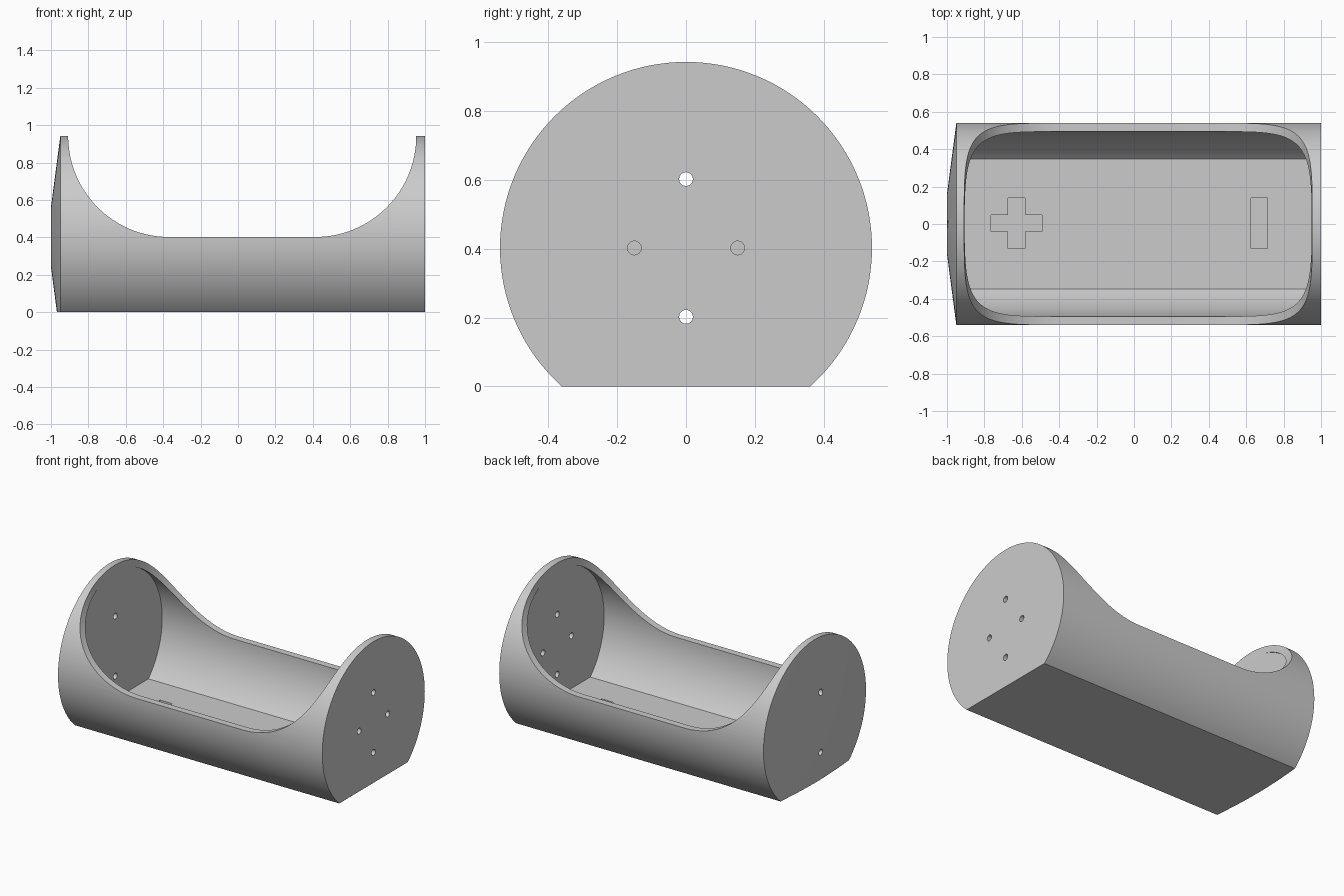
import bpy, bmesh
from math import sin, cos, pi
from mathutils import Matrix

cube = bpy.data.objects.get("Cube")
if cube:
    bpy.data.objects.remove(cube, do_unlink=True)

AXIS_Z, OUTER_R, INNER_R = 0.402, 0.54, 0.494
SEGMENTS = 128

grey = bpy.data.materials.new("light_grey_plastic")
grey.use_nodes = True
colour = (0.6, 0.6, 0.6, 1)
grey.diffuse_color = colour
grey.node_tree.nodes["Principled BSDF"].inputs["Base Color"].default_value = colour


def make_object(name, bm):
    bmesh.ops.recalc_face_normals(bm, faces=bm.faces)
    mesh = bpy.data.meshes.new(name)
    bm.to_mesh(mesh)
    bm.free()
    mesh.materials.append(grey)
    obj = bpy.data.objects.new(name, mesh)
    bpy.context.collection.objects.link(obj)
    return obj


def lathe(name, profile, y=0, z=AXIS_Z, floor=None, segments=SEGMENTS):
    """Solid of (x, radius) rings around the x direction, cut flat at floor."""
    bm = bmesh.new()
    rings = [[bm.verts.new((x, y + r * sin(2 * pi * i / segments),
                            z + r * cos(2 * pi * i / segments)))
              for i in range(segments)] for x, r in profile]
    for a, b in zip(rings, rings[1:]):
        for i in range(segments):
            j = (i + 1) % segments
            bm.faces.new((a[i], a[j], b[j], b[i]))
    bm.faces.new(rings[0])
    bm.faces.new(rings[-1])
    if floor is not None:
        bmesh.ops.bisect_plane(bm, geom=bm.verts[:] + bm.edges[:] + bm.faces[:],
                               plane_co=(0, 0, floor), plane_no=(0, 0, 1),
                               clear_inner=True)
        bmesh.ops.holes_fill(bm, edges=[e for e in bm.edges if e.is_boundary])
    return make_object(name, bm)


def prism(name, points, offset):
    """Solid made by sweeping a flat outline along offset."""
    bm = bmesh.new()
    face = bm.faces.new([bm.verts.new(p) for p in points])
    result = bmesh.ops.extrude_face_region(bm, geom=[face], use_keep_orig=True)
    moved = [v for v in result["geom"] if isinstance(v, bmesh.types.BMVert)]
    bmesh.ops.translate(bm, verts=moved, vec=offset)
    return make_object(name, bm)


# Round body with a flat base and one shallow conical end
body = lathe("battery_holder", [(-1, 0.16), (-0.95, OUTER_R), (1, OUTER_R)], floor=0)

# Inner cavity
cutters = [lathe("cavity", [(-0.905, INNER_R), (0.95, INNER_R)], floor=0.051)]

# Open top with a quarter round at each end
top = AXIS_Z + OUTER_R
steps = 40
left, right = -0.908, 0.953
arc = [(OUTER_R * (1 - cos(pi / 2 * i / steps)), top - OUTER_R * sin(pi / 2 * i / steps))
       for i in range(steps + 1)]
outline = [(left, 1.2)] + [(left + d, z) for d, z in arc]
outline += [(right - d, z) for d, z in reversed(arc)] + [(right, 1.2)]
cutters.append(prism("opening", [(x, -0.8, z) for x, z in outline], (0, 1.6, 0)))

# Wire holes: a vertical pair in both ends, a level pair in the flat end
for dy, dz, start in ((0, 0.2, -1.1), (0, -0.2, -1.1), (0.15, 0, 0.9), (-0.15, 0, 0.9)):
    cutters.append(lathe("wire_hole", [(start, 0.02), (1.1, 0.02)],
                         y=dy, z=AXIS_Z + dz, segments=24))

# Sunken polarity marks in the floor
a, b = 0.045, 0.136
plus = [(-a, -b), (a, -b), (a, -a), (b, -a), (b, a), (a, a),
        (a, b), (-a, b), (-a, a), (-b, a), (-b, -a), (-a, -a)]
minus = [(-a, -b), (a, -b), (a, b), (-a, b)]
for name, shape, x in (("plus_mark", plus, -0.628), ("minus_mark", minus, 0.67)):
    cutters.append(prism(name, [(x + u, v + 0.004, 0.03) for u, v in shape], (0, 0, 0.1)))

# Carve the body
bpy.ops.object.select_all(action='DESELECT')
bpy.context.view_layer.objects.active = body
body.select_set(True)
for cutter in cutters:
    cutter.hide_render = True
    mod = body.modifiers.new(cutter.name, 'BOOLEAN')
    mod.operation = 'DIFFERENCE'
    mod.solver = 'EXACT'
    mod.object = cutter
    bpy.ops.object.modifier_apply(modifier=mod.name)
    bpy.data.objects.remove(cutter, do_unlink=True)

bpy.ops.object.shade_smooth_by_angle(angle=pi / 9)
